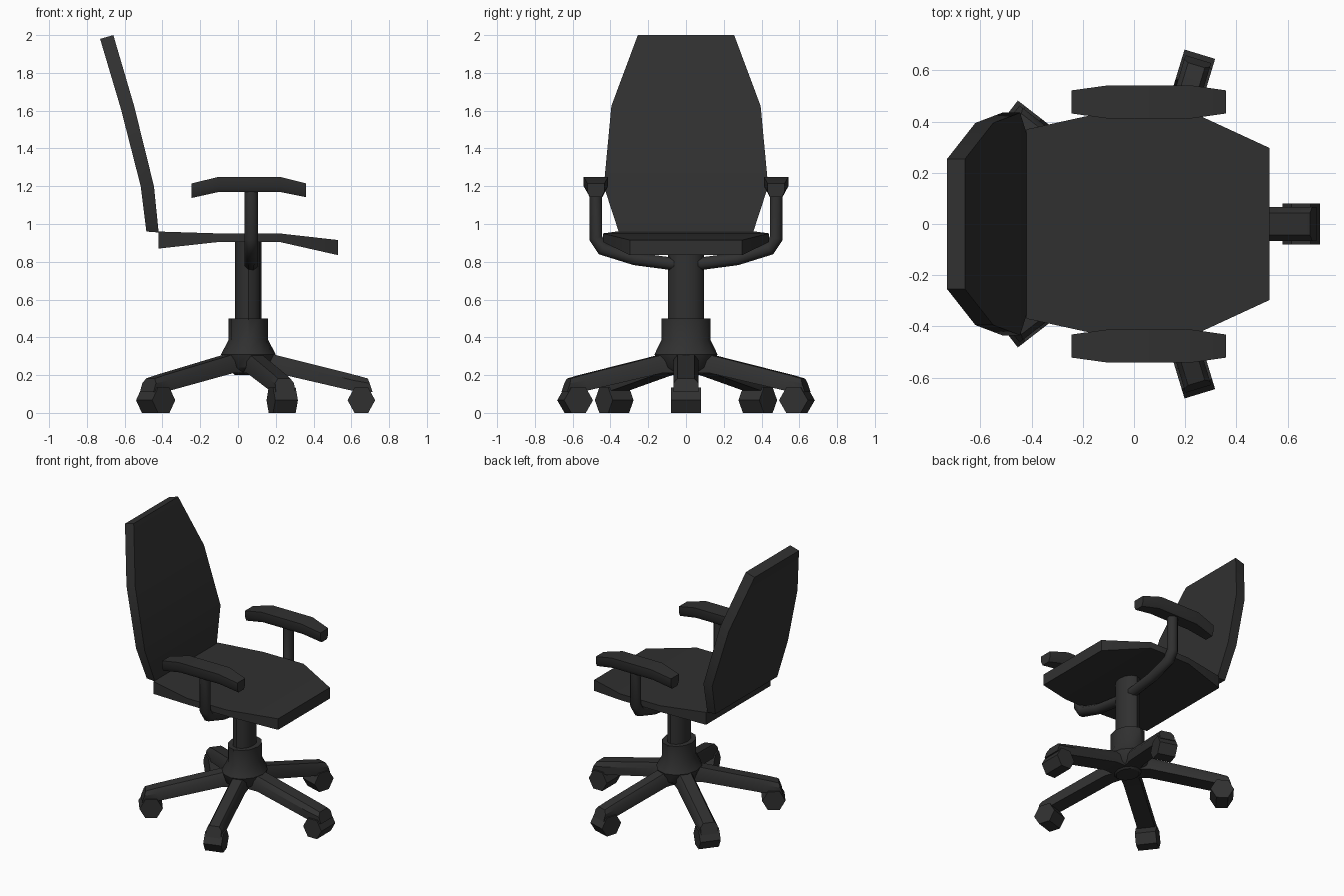
import bpy, bmesh, math
from mathutils import Vector

if "Cube" in bpy.data.objects:
    bpy.data.objects.remove(bpy.data.objects["Cube"])

dark = bpy.data.materials.new("dark_plastic")
dark.diffuse_color = (0.03, 0.03, 0.03, 1)
dark.use_nodes = True
dark.node_tree.nodes["Principled BSDF"].inputs["Base Color"].default_value = dark.diffuse_color
CX = 0.055  # column axis


def loft(name, rings, angle=35):
    """Skin a list of equal-length point rings and cap both ends."""
    bm = bmesh.new()
    vs = [[bm.verts.new(p) for p in r] for r in rings]
    n = len(vs[0])
    for a, b in zip(vs, vs[1:]):
        for i in range(n):
            j = (i + 1) % n
            bm.faces.new((a[i], a[j], b[j], b[i]))
    bm.faces.new(vs[0])
    bm.faces.new(vs[-1])
    bmesh.ops.recalc_face_normals(bm, faces=bm.faces)
    me = bpy.data.meshes.new(name)
    bm.to_mesh(me)
    bm.free()
    ob = bpy.data.objects.new(name, me)
    bpy.context.collection.objects.link(ob)
    me.materials.append(dark)
    bpy.ops.object.select_all(action='DESELECT')
    ob.select_set(True)
    bpy.context.view_layer.objects.active = ob
    bpy.ops.object.shade_smooth_by_angle(angle=math.radians(angle))
    return ob


# Seat: x, bottom z, top z, half width
loft("seat", [[(x, -w, b), (x, w, b), (x, w, t), (x, -w, t)] for x, b, t, w in (
    (-0.42, 0.87, 0.96, 0.37), (-0.10, 0.905, 0.95, 0.44),
    (0.22, 0.905, 0.95, 0.44), (0.53, 0.835, 0.915, 0.297))])

# Backrest: rear x/z, front x/z, half width
loft("backrest", [[(xr, -w, zr), (xr, w, zr), (xf, w, zf), (xf, -w, zf)]
                  for xr, zr, xf, zf, w in (
    (-0.485, 0.96, -0.42, 0.955, 0.355), (-0.515, 1.20, -0.445, 1.20, 0.435),
    (-0.62, 1.61, -0.55, 1.625, 0.395), (-0.73, 1.98, -0.66, 2.0, 0.255))])


# Central column and hub, oval lathe
def lathe(name, profile, n=12):
    loft(name, [[(CX + r * math.cos(2 * math.pi * i / n),
                  k * r * math.sin(2 * math.pi * i / n), z) for i in range(n)]
                for z, r, k in profile])


lathe("column", ((0.45, 0.07, 1.38), (0.92, 0.07, 1.38)))
lathe("hub", ((0.20, 0.07, 1.2), (0.24, 0.12, 1.2), (0.31, 0.145, 1.15),
              (0.385, 0.105, 1.24), (0.50, 0.105, 1.24)))

# Five legs with hexagonal wheels: wheel centre, wheel width, wheel radius
for k, (wx, wy, width, rad) in enumerate((
        (0.653, 0, 0.16, 0.073), (0.234, 0.587, 0.125, 0.08), (0.234, -0.587, 0.125, 0.08),
        (-0.436, 0.38, 0.14, 0.077), (-0.436, -0.38, 0.14, 0.077))):
    c = Vector((wx, wy, 0))
    u = c - Vector((CX, 0, 0))
    d = u.length
    u.normalize()
    v = Vector((-u.y, u.x, 0))
    up = Vector((0, 0, 1))
    wheel = []
    for s in (-0.5, 0.5):
        wheel.append([c + v * s * width + u * rad * math.cos(i * math.pi / 3)
                      + up * (0.067 + 0.077 * math.sin(i * math.pi / 3)) for i in range(6)])
    loft(f"wheel_{k + 1}", wheel)
    # leg sections: bottom distance/height, top distance/height
    h = width * 0.42
    rings = []
    for ub, zb, ut, zt in ((0.02, 0.21, 0.02, 0.34), (0.15, 0.21, 0.15, 0.305),
                           (d - 0.06, 0.12, d - 0.03, 0.20),
                           (d + 0.06, 0.11, d + 0.035, 0.182)):
        o = Vector((CX, 0, 0))
        lo, hi = o + u * ub + up * zb, o + u * ut + up * zt
        mid = lo.lerp(hi, 0.65)
        rings.append([lo - v * h, lo + v * h, mid + v * h, hi + v * h * 0.65,
                      hi - v * h * 0.65, mid - v * h])
    loft(f"leg_{k + 1}", rings)

# Armrest support: one continuous tube under the seat, mitred at the bends
half = [(0.478, 1.19), (0.478, 0.925), (0.44, 0.868), (0.27, 0.815), (0.08, 0.79)]
path = [Vector(p) for p in half + [(-y, z) for y, z in reversed(half)]]
rings = []
for i, p in enumerate(path):
    a = (p - path[max(i - 1, 0)]).normalized()
    b = (path[min(i + 1, len(path) - 1)] - p).normalized()
    t = (a + b).normalized()
    nrm = Vector((-t.y, t.x)) / max(0.6, max(a.dot(t), b.dot(t)))
    ring = []
    for j in range(8):
        ang = (j + 0.5) * math.pi / 4
        q = p + nrm * 0.036 * math.sin(ang)
        ring.append((0.07 + 0.038 * math.cos(ang), q.x, q.y))
    rings.append(ring)
loft("armrest_support", rings, 50)

# Armrest pads: x, bottom z, top z, half width
for side, sg in (("left", 1), ("right", -1)):
    rings = []
    for x, b, t, w in ((-0.245, 1.138, 1.215, 0.045), (-0.10, 1.17, 1.25, 0.065),
                       (0.22, 1.17, 1.25, 0.065), (0.36, 1.142, 1.215, 0.045)):
        y = sg * 0.477
        rings.append([(x, y - w * 0.7, b), (x, y + w * 0.7, b), (x, y + w, b + 0.03),
                      (x, y + w, t), (x, y - w, t), (x, y - w, b + 0.03)])
    loft(f"armrest_pad_{side}", rings)
